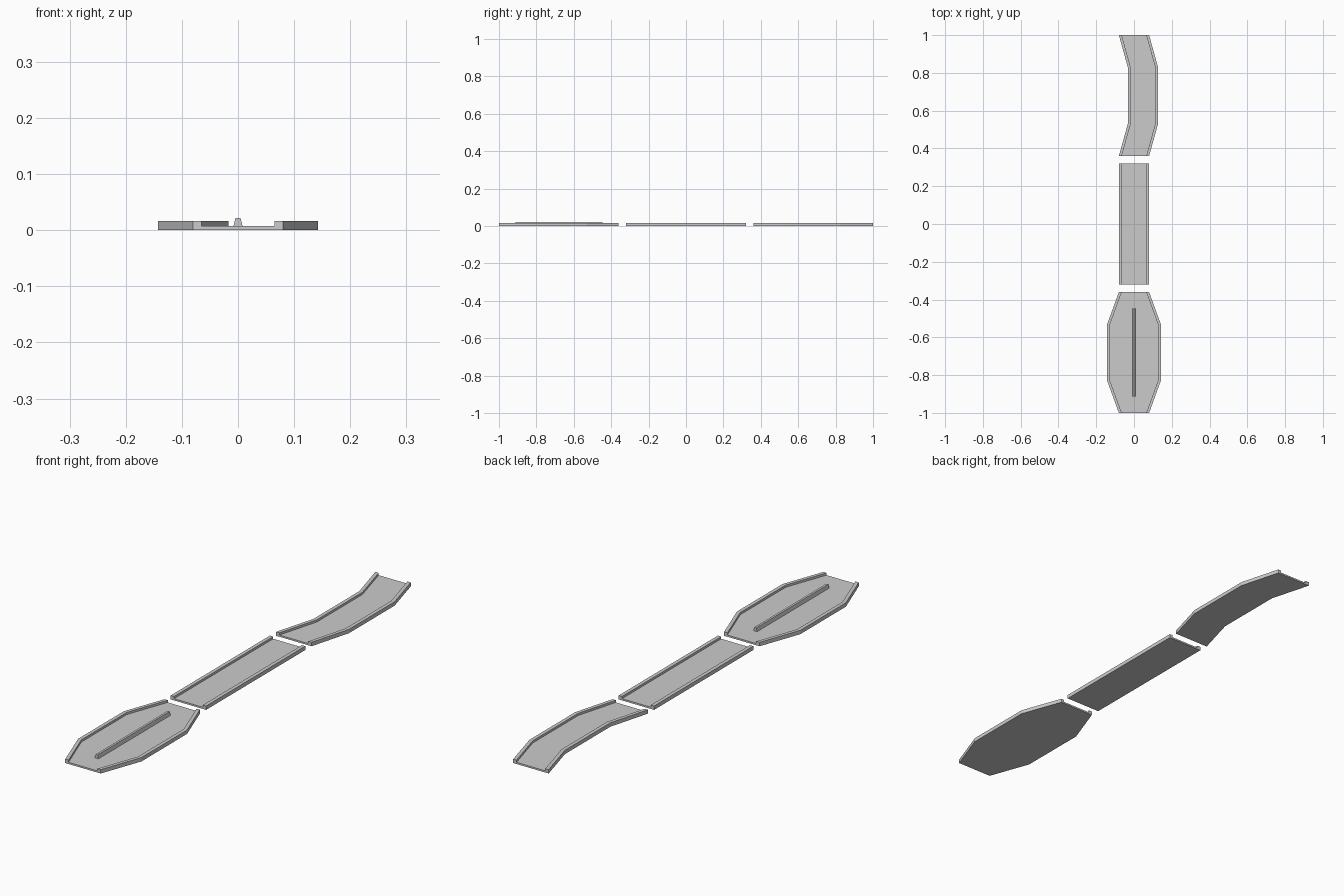
import bpy

if "Cube" in bpy.data.objects:
    bpy.data.objects.remove(bpy.data.objects["Cube"])

LENGTH_HALF = 0.32      # half length of each track piece
BEND = 0.147            # distance of the bends from a piece's middle
CURB_W, CURB_H, FLOOR_H = 0.015, 0.016, 0.007


def loft(name, rings):
    """Join equal-sized closed rings of points into a capped solid."""
    n = len(rings[0])
    verts = [p for ring in rings for p in ring]
    faces = [tuple(reversed(range(n)))]
    for r in range(len(rings) - 1):
        for i in range(n):
            j = (i + 1) % n
            faces.append((r * n + i, r * n + j, (r + 1) * n + j, (r + 1) * n + i))
    faces.append(tuple(range(len(verts) - n, len(verts))))
    mesh = bpy.data.meshes.new(name)
    mesh.from_pydata(verts, [], [tuple(reversed(f)) for f in faces])
    mesh.update()
    obj = bpy.data.objects.new(name, mesh)
    bpy.context.collection.objects.link(obj)
    return obj


def channel(y, centre, half):
    """U-shaped track section: floor with a curb on each side."""
    side = [(half, 0), (half, CURB_H), (half - CURB_W, CURB_H), (half - CURB_W, FLOOR_H)]
    profile = [(-x, z) for x, z in side] + side[::-1]
    return [(centre + x, y, z) for x, z in profile]


def track(name, y_mid, stations):
    return loft(name, [channel(y_mid + y, c, h) for y, c, h in stations])


END = 0.08
# Straight piece in the middle
track("straight_track", 0, [(-LENGTH_HALF, 0, END), (LENGTH_HALF, 0, END)])

# Piece that swerves sideways, at the back
track("swerving_track", 0.68, [(-LENGTH_HALF, 0, END), (-BEND, 0.048, END),
                               (BEND, 0.048, END), (LENGTH_HALF, 0, END)])

# Piece that widens, at the front
track("wide_track", -0.68, [(-LENGTH_HALF, 0, END), (-BEND, 0, 0.143),
                            (BEND, 0, 0.143), (LENGTH_HALF, 0, END)])

# Tapered divider ridge on the wide piece, sitting on its floor
loft("divider_ridge", [[(-0.008, y, FLOOR_H), (-0.0045, y, 0.022),
                        (0.0045, y, 0.022), (0.008, y, FLOOR_H)]
                       for y in (-0.912, -0.447)])
